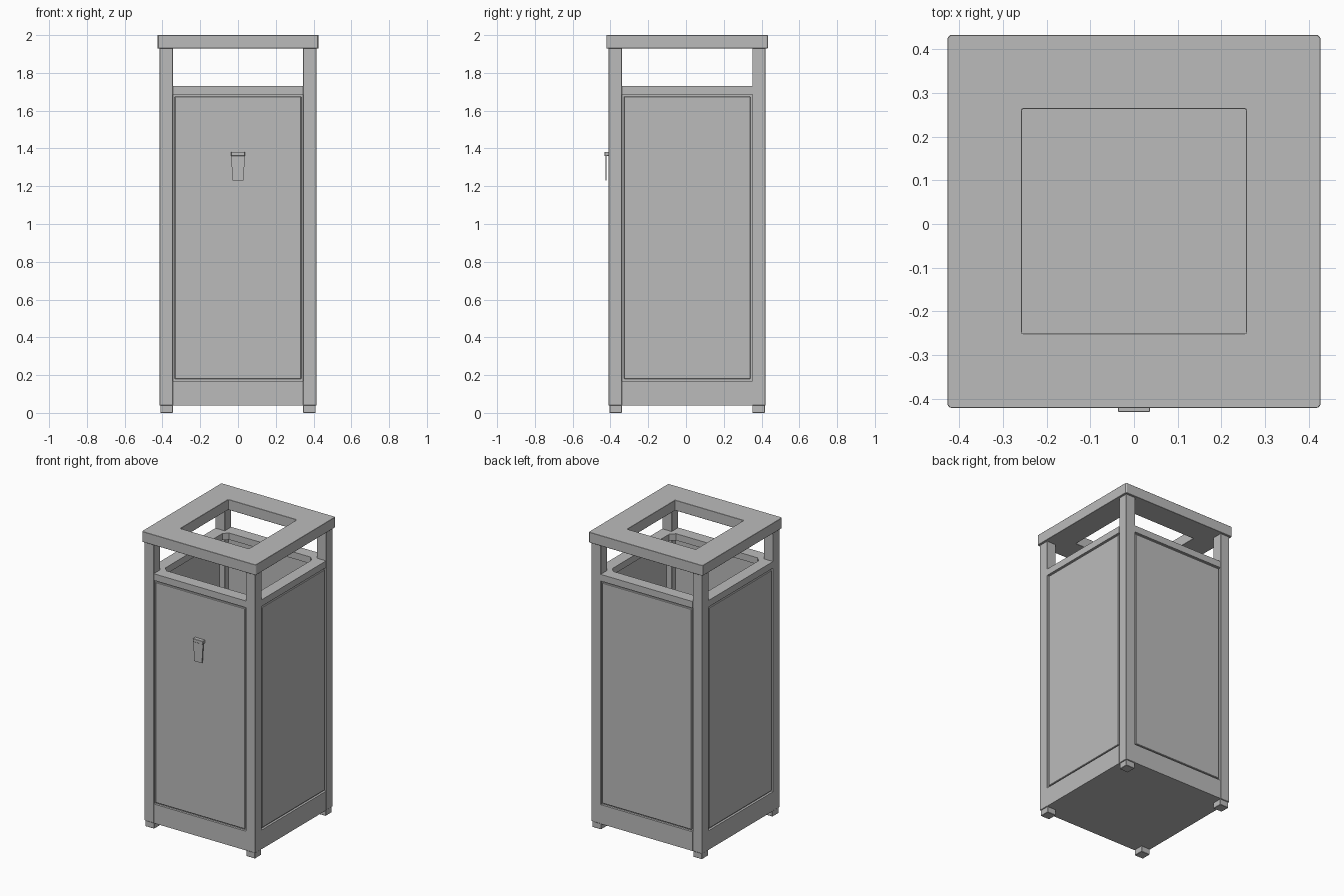
import bpy, bmesh, math
from mathutils import Vector, Matrix

old = bpy.data.objects.get("Cube")
if old:
    bpy.data.objects.remove(old, do_unlink=True)

CY = 0.006      # the body sits slightly behind centre to leave room for the latch
OUT = 0.415     # outer half width of the frame
IN = 0.345      # inner half width between posts

grey = bpy.data.materials.new("grey metal")
grey.use_nodes = True
colour = (0.5, 0.5, 0.5, 1)
grey.diffuse_color = colour
grey.node_tree.nodes["Principled BSDF"].inputs["Base Color"].default_value = colour


def finish(name, bm, bevel=0, turn=0):
    """Turn a bmesh into a named object, rotated about the body's axis."""
    bmesh.ops.recalc_face_normals(bm, faces=bm.faces)
    mesh = bpy.data.meshes.new(name)
    bm.to_mesh(mesh)
    bm.free()
    mesh.materials.append(grey)
    ob = bpy.data.objects.new(name, mesh)
    bpy.context.collection.objects.link(ob)
    ob.matrix_world = Matrix.Translation((0, CY, 0)) @ Matrix.Rotation(turn, 4, "Z")
    if bevel:
        mod = ob.modifiers.new("edge", "BEVEL")
        mod.width = bevel
        mod.segments = 1
    return ob


def box(name, lo, hi, bevel=0, turn=0):
    lo, hi = Vector(lo), Vector(hi)
    bm = bmesh.new()
    bmesh.ops.create_cube(bm, size=1)
    bmesh.ops.scale(bm, vec=hi - lo, verts=bm.verts)
    bmesh.ops.translate(bm, vec=(lo + hi) / 2, verts=bm.verts)
    return finish(name, bm, bevel, turn)


def square(half, cut):
    """Square outline with cut corners."""
    pts = []
    for sx, sy in ((1, 1), (-1, 1), (-1, -1), (1, -1)):
        pair = [(sx * half, sy * (half - cut)), (sx * (half - cut), sy * half)]
        pts += pair if sx * sy > 0 else pair[::-1]
    return pts


def ring(name, outer, inner, z0, z1, cut_out, cut_in, bevel=0):
    """Square plate with a square hole."""
    bm = bmesh.new()
    loops = []
    for half, cut, z in ((outer, cut_out, z0), (outer, cut_out, z1),
                         (inner, cut_in, z1), (inner, cut_in, z0)):
        loops.append([bm.verts.new((x, y, z)) for x, y in square(half, cut)])
    for a, b in zip(loops, loops[1:] + loops[:1]):
        for i in range(8):
            j = (i + 1) % 8
            bm.faces.new((a[i], a[j], b[j], b[i]))
    return finish(name, bm, bevel)


# Lid with its square opening, and the rim of the bin below it
ring("lid", 0.427, 0.257, 1.93, 2.0, 0.006, 0.002, 0.003)
ring("bin_rim", OUT - 0.002, 0.335, 1.685, 1.73, 0.004, 0.03)

# Floor
box("floor", (-0.41, -0.41, 0.04), (0.41, 0.41, 0.06))

# Four identical sides: post, foot, rails, recessed backing and raised panel
for i, side in enumerate(("front", "left", "back", "right")):
    turn = i * math.pi / 2
    box(side + "_post", (IN, -OUT, 0.04), (OUT, -IN, 1.93), 0.002, turn)
    box(side + "_foot", (IN, -OUT + 0.004, 0), (OUT - 0.004, -IN, 0.04), 0.002, turn)
    box(side + "_bottom_rail", (-IN, -OUT, 0.04), (IN, -IN, 0.17), 0, turn)
    box(side + "_top_rail", (-IN, -OUT, 1.685), (IN, -IN, 1.73), 0, turn)
    box(side + "_backing", (-IN, -0.4, 0.17), (IN, -0.385, 1.685), 0, turn)
    box(side + "_panel", (-0.335, -0.412, 0.18), (0.335, -0.4, 1.675), 0.003, turn)

# Latch on the front: top block and tapered pull plate
box("latch_block", (-0.037, -0.437, 1.36), (0.037, -0.41, 1.382), 0.002)
bm = bmesh.new()
outline = [(-0.037, 1.37), (0.037, 1.37), (0.029, 1.23), (-0.029, 1.23)]
face = bm.faces.new([bm.verts.new((x, -0.433, z)) for x, z in outline])
made = bmesh.ops.extrude_face_region(bm, geom=[face])["geom"]
bmesh.ops.translate(bm, vec=(0, 0.007, 0),
                    verts=[v for v in made if isinstance(v, bmesh.types.BMVert)])
finish("latch_pull", bm)
